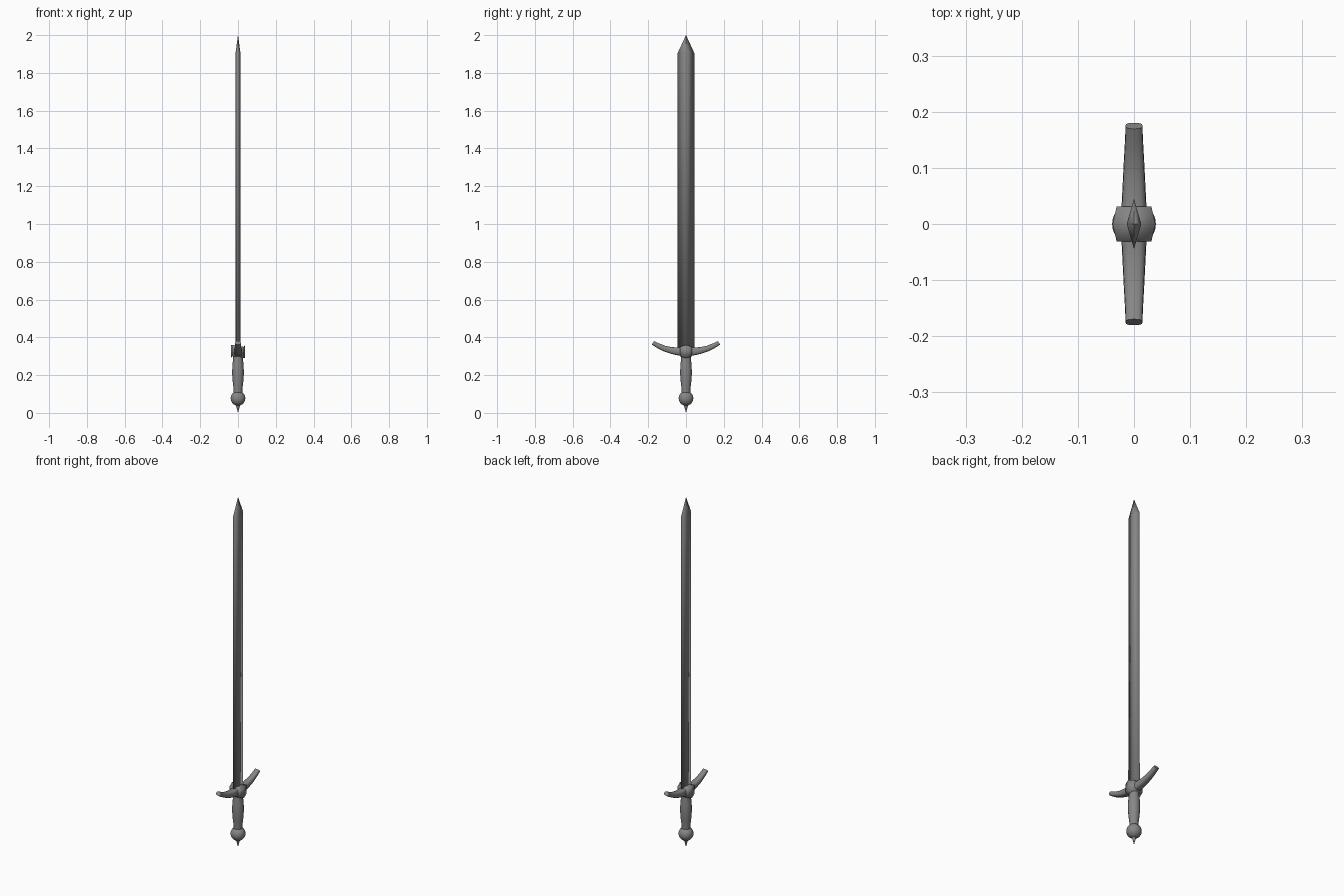
import bpy, bmesh, math
from mathutils import Vector

if "Cube" in bpy.data.objects:
    bpy.data.objects.remove(bpy.data.objects["Cube"])

# Dark steel used on every part
steel = bpy.data.materials.new("dark_steel")
steel.diffuse_color = (0.24, 0.24, 0.24, 1)
steel.use_nodes = True
steel.node_tree.nodes["Principled BSDF"].inputs["Base Color"].default_value = steel.diffuse_color


def loft(name, rings, smooth):
    """Skin a list of equally long point rings, cap both ends, smooth by angle."""
    bm = bmesh.new()
    vr = [[bm.verts.new(p) for p in r] for r in rings]
    n = len(vr[0])
    for a, b in zip(vr, vr[1:]):
        for i in range(n):
            j = (i + 1) % n
            bm.faces.new((a[i], a[j], b[j], b[i]))
    bm.faces.new(vr[0][::-1])
    bm.faces.new(vr[-1])
    bmesh.ops.recalc_face_normals(bm, faces=bm.faces)
    me = bpy.data.meshes.new(name)
    bm.to_mesh(me)
    bm.free()
    me.materials.append(steel)
    ob = bpy.data.objects.new(name, me)
    bpy.context.collection.objects.link(ob)
    bpy.ops.object.select_all(action='DESELECT')
    ob.select_set(True)
    bpy.context.view_layer.objects.active = ob
    bpy.ops.object.shade_smooth_by_angle(angle=math.radians(smooth))


def ring(rx, ry, z, n, power=1.0):
    """Oval ring; a power below 1 makes it squarer."""
    pts = []
    for i in range(n):
        c, s = math.cos(2 * math.pi * i / n), math.sin(2 * math.pi * i / n)
        pts.append((rx * math.copysign(abs(c) ** power, c),
                    ry * math.copysign(abs(s) ** power, s), z))
    return pts


# Blade: flattened diamond section tapering to a point, soft-shaded
loft("blade", [ring(x, y, z, 4) for x, y, z in
               [(0.013, 0.045, 0.32), (0.013, 0.044, 1.905), (0.0003, 0.0003, 2.0)]], 179)

# Grip: swelling handle
grip = [(0.022, 0.09), (0.023, 0.125), (0.028, 0.165), (0.031, 0.205),
        (0.030, 0.25), (0.026, 0.285), (0.025, 0.31)]
loft("grip", [ring(r, r, z, 16) for r, z in grip], 50)

# Pommel: ball with a small spike below
ball = [(0.039 * math.sin(math.pi * i / 12), 0.077 - 0.039 * math.cos(math.pi * i / 12))
        for i in range(1, 12)]
loft("pommel", [ring(r, r, z, 24) for r, z in ball], 50)
loft("pommel_spike", [ring(r, r, z, 12) for r, z in
                      [(0.0003, 0.0), (0.006, 0.022), (0.011, 0.042)]], 50)

# Crossguard: rounded section swept along an upward-curving arc
half = [(0.0, 0.324, 0.024, 0.026), (0.035, 0.325, 0.022, 0.022),
        (0.075, 0.330, 0.020, 0.018), (0.115, 0.341, 0.018, 0.015),
        (0.150, 0.357, 0.016, 0.013), (0.175, 0.371, 0.015, 0.011)]
path = [(-y, z, a, b) for y, z, a, b in half[:0:-1]] + half
rings = []
for k, (y, z, a, b) in enumerate(path):
    p, q = path[max(k - 1, 0)], path[min(k + 1, len(path) - 1)]
    t = Vector((0, q[0] - p[0], q[1] - p[1])).normalized()
    up = Vector((0, -t.z, t.y))
    rings.append([Vector((x, y, z)) + up * d for x, d, _ in ring(a, b, 0, 16, 0.7)])
loft("crossguard", rings, 60)

# Guard block: ridged centre piece with peaked top and bottom
outline = [(0.038, 0.0), (0.031, 0.031), (-0.031, 0.031),
           (-0.038, 0.0), (-0.031, -0.031), (0.031, -0.031)]
loft("guard_block", [[(x, y, 0.325 + s * (0.036 if y == 0 else 0.025)) for x, y in outline]
                     for s in (-1, 1)], 179)
